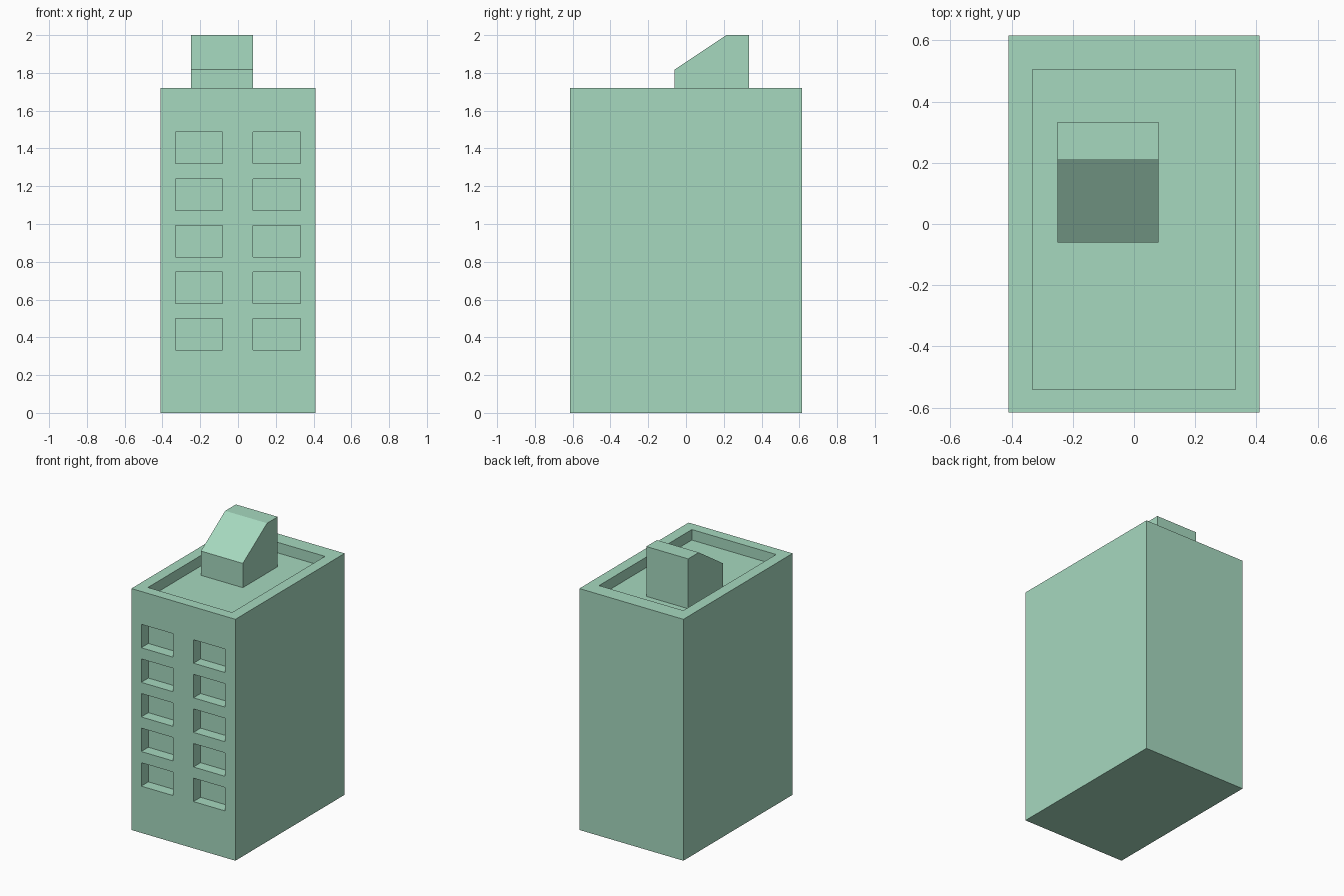
import bpy, bmesh
from mathutils import Vector

if "Cube" in bpy.data.objects:
    bpy.data.objects.remove(bpy.data.objects["Cube"])

W, D, H = 0.41, 0.615, 1.72      # half width, half depth, height of the block
FLOOR = 1.645                    # sunken roof level
WINDOW_DEPTH = 0.08

green = bpy.data.materials.new("green")
green.diffuse_color = (0.38, 0.69, 0.52, 1)
green.use_nodes = True
green.node_tree.nodes["Principled BSDF"].inputs["Base Color"].default_value = green.diffuse_color


def add_box(bm, lo, hi):
    lo, hi = Vector(lo), Vector(hi)
    verts = bmesh.ops.create_cube(bm, size=1)["verts"]
    bmesh.ops.scale(bm, vec=hi - lo, verts=verts)
    bmesh.ops.translate(bm, vec=(lo + hi) / 2, verts=verts)


def make_object(name, bm):
    bmesh.ops.recalc_face_normals(bm, faces=bm.faces)
    mesh = bpy.data.meshes.new(name)
    bm.to_mesh(mesh)
    bm.free()
    mesh.materials.append(green)
    obj = bpy.data.objects.new(name, mesh)
    bpy.context.collection.objects.link(obj)
    return obj


# Main block
bm = bmesh.new()
add_box(bm, (-W, -D, 0), (W, D, H))
building = make_object("building", bm)

# Cutter: roof recess plus two columns of five windows
bm = bmesh.new()
add_box(bm, (-0.332, -0.54, FLOOR), (0.332, 0.505, H + 0.2))
for row in range(5):
    z = 0.333 + 0.2465 * row
    for x in (-0.332, 0.08):
        add_box(bm, (x, -D - 0.1, z), (x + 0.25, -D + WINDOW_DEPTH, z + 0.167))
cutter = make_object("recess_cutter", bm)

mod = building.modifiers.new("recesses", 'BOOLEAN')
mod.operation = 'DIFFERENCE'
mod.solver = 'EXACT'
mod.object = cutter
bpy.context.view_layer.objects.active = building
bpy.ops.object.modifier_apply(modifier=mod.name)
bpy.data.objects.remove(cutter)

# Rooftop stair house: side profile extruded along x
profile = [(-0.06, FLOOR), (0.333, FLOOR), (0.333, 2.0), (0.213, 2.0), (-0.06, 1.818)]
bm = bmesh.new()
side = bm.faces.new([bm.verts.new((-0.25, y, z)) for y, z in profile])
extruded = bmesh.ops.extrude_face_region(bm, geom=[side], use_keep_orig=True)["geom"]
bmesh.ops.translate(bm, vec=(0.33, 0, 0),
                    verts=[g for g in extruded if isinstance(g, bmesh.types.BMVert)])
make_object("stair_house", bm)
